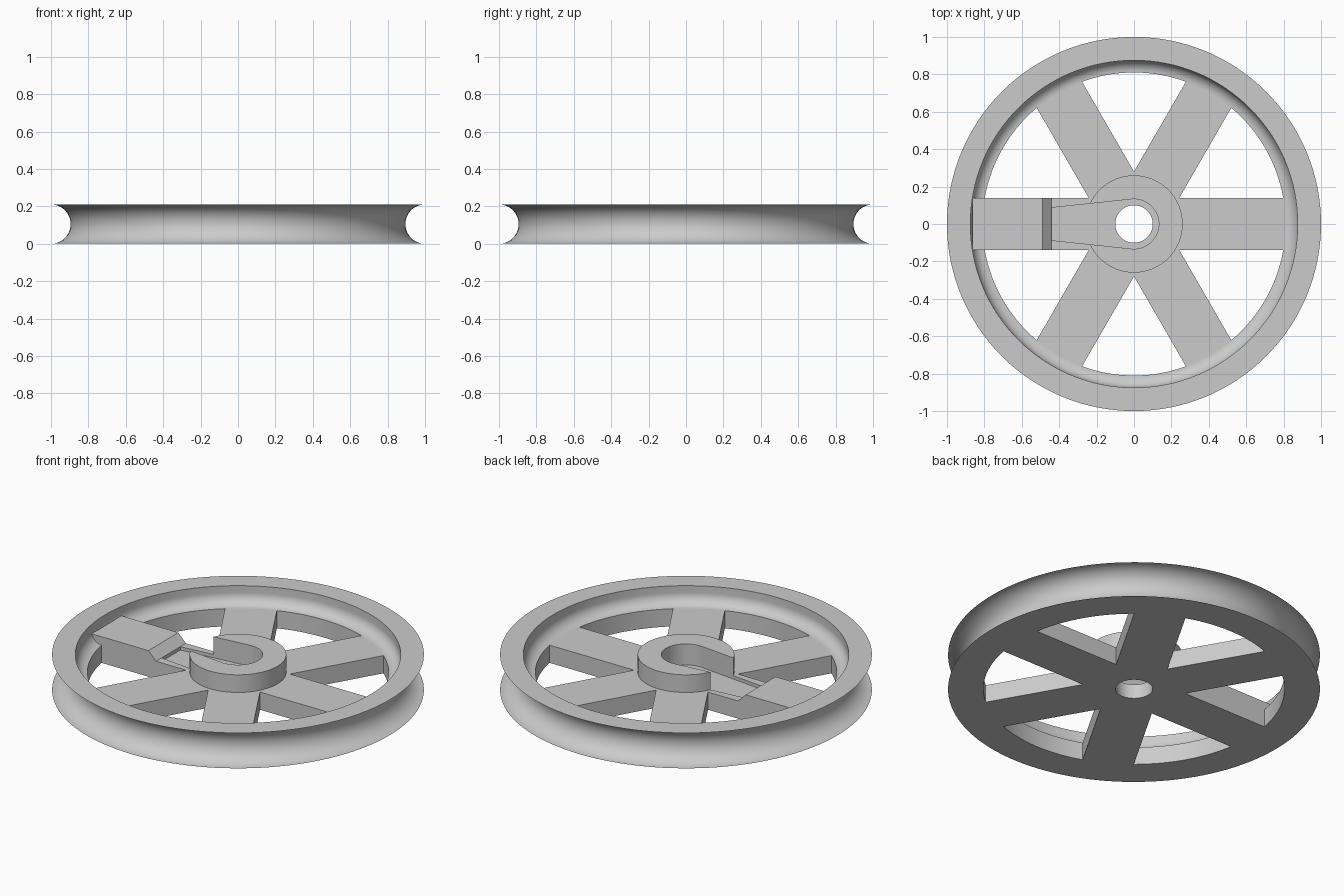
import bpy, bmesh, math
from mathutils import Vector

if "Cube" in bpy.data.objects:
    bpy.data.objects.remove(bpy.data.objects["Cube"], do_unlink=True)

HEIGHT, WEB = 0.21, 0.105      # rim height, spoke thickness
HALF = 0.14                    # spoke half width
SEG = 128

grey = bpy.data.materials.new("plain grey")
grey.use_nodes = True
grey.diffuse_color = (0.6, 0.6, 0.6, 1)
grey.node_tree.nodes["Principled BSDF"].inputs["Base Color"].default_value = (0.6, 0.6, 0.6, 1)


def finish(name, bm):
    bmesh.ops.recalc_face_normals(bm, faces=bm.faces)
    mesh = bpy.data.meshes.new(name)
    bm.to_mesh(mesh)
    bm.free()
    obj = bpy.data.objects.new(name, mesh)
    bpy.context.collection.objects.link(obj)
    mesh.materials.append(grey)
    return obj


def prism(name, points, direction):
    """Extrude a closed outline along a direction."""
    bm = bmesh.new()
    face = bm.faces.new([bm.verts.new(p) for p in points])
    ext = bmesh.ops.extrude_face_region(bm, geom=[face], use_keep_orig=True)
    moved = [v for v in ext["geom"] if isinstance(v, bmesh.types.BMVert)]
    bmesh.ops.translate(bm, verts=moved, vec=Vector(direction))
    return finish(name, bm)


def arc(radius, start, end, count, cx=0, cy=0):
    steps = [math.radians(start + (end - start) * i / count) for i in range(count + 1)]
    return [(cx + radius * math.cos(a), cy + radius * math.sin(a)) for a in steps]


def disc(name, radius, z, height):
    ring = arc(radius, 0, 360, SEG)[:-1]
    return prism(name, [(x, y, z) for x, y in ring], (0, 0, height))


def lathe(name, profile):
    """Revolve a closed (radius, z) profile around z."""
    bm = bmesh.new()
    verts = [bm.verts.new((r, 0, z)) for r, z in profile]
    edges = [bm.edges.new((verts[i - 1], verts[i])) for i in range(len(verts))]
    bmesh.ops.spin(bm, geom=verts + edges, cent=(0, 0, 0), axis=(0, 0, 1),
                   angle=math.tau, steps=SEG, use_merge=True)
    bmesh.ops.remove_doubles(bm, verts=bm.verts, dist=1e-5)
    return finish(name, bm)


def combine(target, other, operation):
    mod = target.modifiers.new(operation, "BOOLEAN")
    mod.operation, mod.object, mod.solver = operation, other, "EXACT"
    bpy.context.view_layer.objects.active = target
    bpy.ops.object.modifier_apply(modifier=mod.name)
    bpy.data.objects.remove(other, do_unlink=True)


# Rim: round rope groove outside, filleted wall inside
groove = arc(WEB, 270, 90, 24, 1, WEB)
fillet = arc(0.065, 0, -90, 10, 0.81, WEB + 0.065)
rim = lathe("rim", groove + [(0.875, HEIGHT)] + fillet + [(0.81, 0)])

# Six spokes as one star-shaped plate
star = []
for k in range(6):
    a = math.radians(60 * k)
    along, side = Vector((math.cos(a), math.sin(a), 0)), Vector((-math.sin(a), math.cos(a), 0))
    star += [along * 0.83 - side * HALF, along * 0.83 + side * HALF]
    notch = a + math.pi / 6
    star.append(Vector((math.cos(notch), math.sin(notch), 0)) * HALF * 2)
spokes = prism("spokes_and_hub", star, (0, 0, WEB))

# Hub boss and the raised ramp block on one spoke
combine(spokes, disc("hub", 0.26, 0.05, HEIGHT - 0.05), "UNION")
block = [(-0.44, WEB), (-0.49, 0.155), (-0.863, 0.155), (-0.863, 0.05), (-0.44, 0.05)]
combine(spokes, prism("block", [(x, -HALF, z) for x, z in block], (0, 2 * HALF, 0)), "UNION")

# Tapered keyhole slot through the boss, and the axle bore
slot = [(-0.44, -0.087)] + arc(0.133, -96, 96, 48) + [(-0.44, 0.087)]
combine(spokes, prism("slot", [(x, y, 0.085) for x, y in slot], (0, 0, 0.3)), "DIFFERENCE")
combine(spokes, disc("bore", 0.1, -0.1, 0.5), "DIFFERENCE")

for obj in (rim, spokes):
    bpy.ops.object.select_all(action="DESELECT")
    obj.select_set(True)
    bpy.context.view_layer.objects.active = obj
    bpy.ops.object.shade_smooth_by_angle(angle=math.radians(30))
